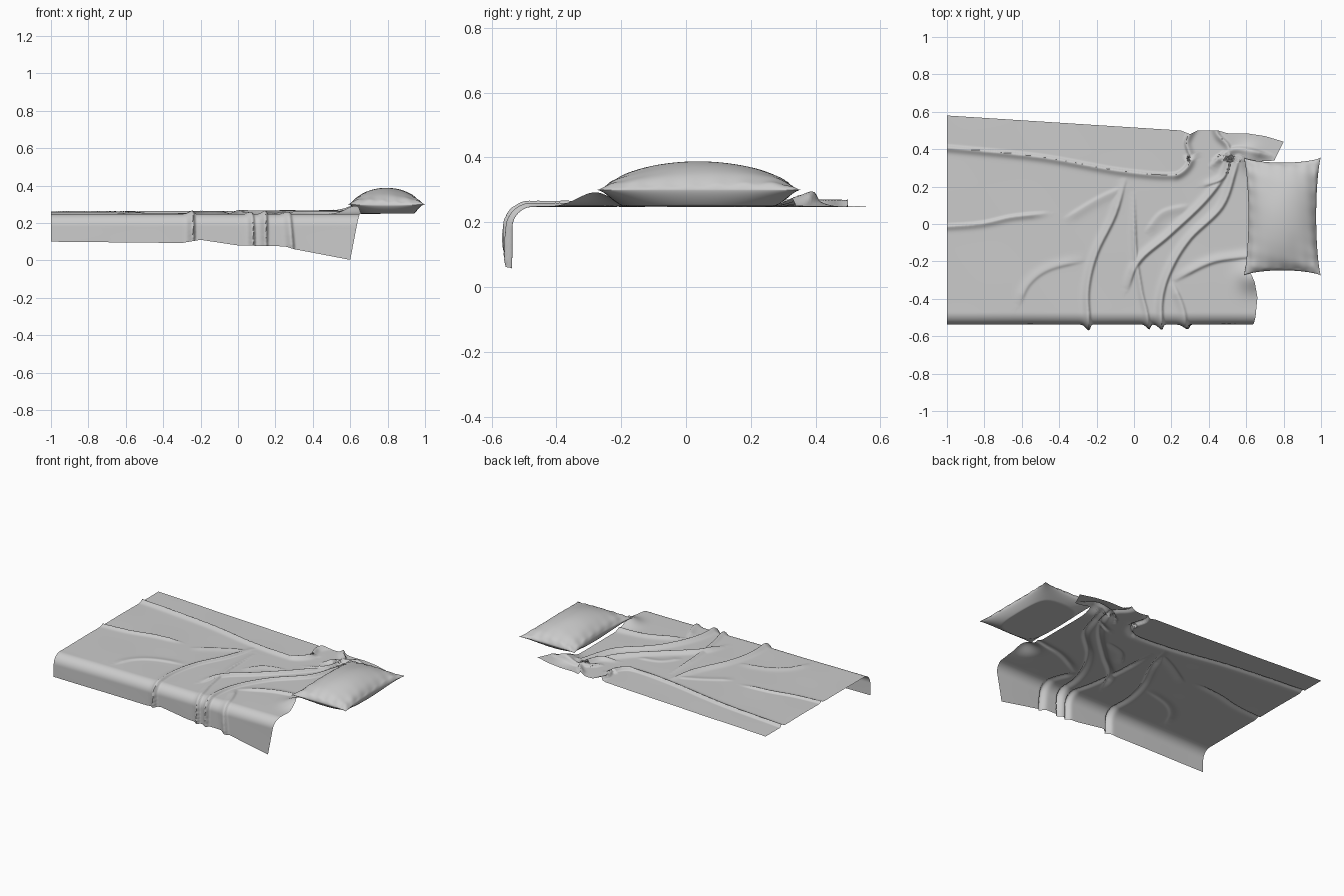
import bpy, math
from mathutils import Vector, kdtree

cube = bpy.data.objects.get("Cube")
if cube:
    bpy.data.objects.remove(cube, do_unlink=True)

# One plain linen colour for everything
linen = bpy.data.materials.new("linen_grey")
linen.use_nodes = True
LINEN = (0.6, 0.6, 0.6, 1)
linen.diffuse_color = LINEN
linen.node_tree.nodes["Principled BSDF"].inputs["Base Color"].default_value = LINEN


def lerp(a, b, t):
    return a + (b - a) * t


def curve(keys, x):
    """Piecewise linear lookup in (x, value) pairs."""
    if x <= keys[0][0]:
        return keys[0][1]
    for (x0, v0), (x1, v1) in zip(keys, keys[1:]):
        if x <= x1:
            return lerp(v0, v1, (x - x0) / (x1 - x0))
    return keys[-1][1]


def bump(x, y, cx, cy, size):
    return math.exp(-((x - cx) ** 2 + (y - cy) ** 2) / size ** 2)


def grid_faces(nu, nv, start=0, flip=False):
    faces = []
    for j in range(nv):
        for i in range(nu):
            a = start + j * (nu + 1) + i
            f = (a, a + 1, a + nu + 2, a + nu + 1)
            faces.append(f[::-1] if flip else f)
    return faces


def make_object(name, verts, faces, weld=False):
    mesh = bpy.data.meshes.new(name)
    mesh.from_pydata(verts, [], faces)
    mesh.materials.append(linen)
    obj = bpy.data.objects.new(name, mesh)
    bpy.context.collection.objects.link(obj)
    if weld:
        obj.modifiers.new("weld_seam", "WELD").merge_threshold = 0.0005
    bpy.ops.object.select_all(action="DESELECT")
    obj.select_set(True)
    bpy.context.view_layer.objects.active = obj
    bpy.ops.object.shade_smooth_by_angle(angle=math.radians(60))
    return obj


class Fold:
    """A ridge in the cloth along a smooth path, steep on one side."""

    def __init__(self, height, width, *points):
        self.height, self.width = height, width
        pts = [Vector(p) for p in points]
        pts = [2 * pts[0] - pts[1]] + pts + [2 * pts[-1] - pts[-2]]
        self.samples = []
        for a, b, c, d in zip(pts, pts[1:], pts[2:], pts[3:]):
            for k in range(40):
                t = k / 40
                self.samples.append(0.5 * (2 * b + (c - a) * t
                    + (2 * a - 5 * b + 4 * c - d) * t * t
                    + (3 * b - a - 3 * c + d) * t ** 3))
        self.tree = kdtree.KDTree(len(self.samples))
        for i, p in enumerate(self.samples):
            self.tree.insert((p.x, p.y, 0), i)
        self.tree.balance()

    def at(self, x, y):
        _, i, dist = self.tree.find((x, y, 0))
        if dist > 4 * self.width:
            return 0
        n = len(self.samples)
        i = min(i, n - 2)
        p = self.samples[i]
        tan = (self.samples[i + 1] - p).normalized()
        side = tan.x * (y - p.y) - tan.y * (x - p.x)
        w = self.width * (0.35 if side > 0 else 1)
        f = i / n
        fade = min(1, f * 6, (1 - f) * 6)
        return self.height * fade * math.exp(-(dist / w) ** 2)


# Folds running along the bed and around the pillow
folds = [
    Fold(.016, .022, (-1.3, .43), (-1, .41), (-.5, .36), (-.07, .285), (.22, .265), (.3, .33)),
    Fold(.022, .022, (.15, .26), (.24, .27), (.3, .34), (.28, .44), (.32, .53), (.34, .6)),
    Fold(.012, .02, (-1.2, -.02), (-.85, 0), (-.65, .04), (-.45, .06)),
    Fold(.022, .022, (.42, .56), (.45, .48), (.51, .4), (.48, .25), (.36, .2)),
    Fold(.02, .025, (.4, .3), (.5, .39), (.6, .4), (.75, .36)),
    Fold(.013, .028, (.68, -.17), (.55, -.18), (.4, -.21), (.2, -.31)),
    Fold(.007, .03, (-.25, -.19), (-.45, -.24), (-.56, -.32), (-.62, -.44)),
    Fold(.006, .03, (-.38, .02), (-.2, .13), (-.05, .2)),
    Fold(.006, .03, (.06, -.05), (.15, .06), (.3, .1)),
]
# Folds that sweep across the bed and hang down the front
folds += [
    Fold(.017, .025, (-.04, .26), (-.1, .05), (-.2, -.16), (-.245, -.35), (-.24, -.55), (-.24, -.9)),
    Fold(.02, .025, (.52, .3), (.38, .12), (.19, -.06), (.03, -.2), (-.04, -.36)),
    Fold(.019, .025, (.57, .42), (.54, .28), (.47, .09), (.3, -.08), (.2, -.24), (.15, -.4), (.15, -.58), (.15, -.9)),
    Fold(.013, .022, (0, .18), (.01, -.13), (.04, -.35), (.08, -.55), (.08, -.9)),
    Fold(.012, .028, (.2, -.3), (.26, -.44), (.28, -.56), (.3, -.8)),
]

# Sheet: flat top, rounded bed edge, hanging front
TOP, EDGE, R = 0.248, -0.472, 0.065
back_edge = [(-1, .58), (.25, .5), (.3, .48), (.34, .5), (.45, .5), (.5, .485), (.6, .485), (.7, .47), (.8, .44)]
hem = [(-1, .1), (-.3, .093), (-.2, .11), (0, .08), (.25, .075), (.3, .06), (.6, .003)]
right_edge = [(-.75, .6), (-.5, .65), (-.4, .66), (-.32, .645), (-.27, .62), (.29, .62), (.325, .75), (.44, .8)]


def sheet_point(u, v):
    x = lerp(-1, curve(right_edge, lerp(.44, -.75, v)), u)
    end = EDGE - R * math.pi / 2 - (TOP - R - curve(hem, x))
    s = lerp(curve(back_edge, x), end, v)
    # unrolled distance s becomes a position and an outward normal
    over = max(0, EDGE - s)
    ang = min(over / R, math.pi / 2)
    drop = max(0, over - R * math.pi / 2)
    y = max(s, EDGE) - R * math.sin(ang)
    z = TOP - R + R * math.cos(ang) - drop
    h = max(f.at(x, s) for f in folds)
    h *= 1 + min(1, over / .15)
    h += .001 * math.sin(x * 9 + s * 5) * math.sin(s * 11 - x * 3)
    # cloth tucked up against the pillow corners
    h += .045 * bump(x, s, .63, -.28, .075) + .035 * bump(x, s, .62, .36, .06)
    return (x, y - h * math.sin(ang), max(0, z + h * math.cos(ang)))


NU, NV = 280, 190
verts = [sheet_point(i / NU, j / NV) for j in range(NV + 1) for i in range(NU + 1)]
make_object("bed_sheet", verts, grid_faces(NU, NV, flip=True))


# Pillow: two puffed halves meeting at a pinched seam
def pillow_point(u, v, top):
    a, b = 1 - u * u, 1 - v * v
    x = .793 + u * (.207 - .026 * b ** .7)
    y = .04 + v * (.316 - .028 * a ** .7)
    edge = a * b
    seam = .3 - .006 * a
    if top:
        z = seam + .094 * (a ** .65) * (b ** .55)
        # gathers near the seam
        near = math.exp(-6 * edge) * min(1, edge * 12)
        z += .004 * near * (math.sin(u * 19 + v * 3) + math.sin(v * 23 + u * 4))
        z -= .004 * bump(u, v, -.3, .5, .3) + .003 * bump(u, v, .4, -.6, .25)
    else:
        z = lerp(seam, .25, min(1, 2.2 * edge ** .7))
    return (x, y, z)


N = 70
verts, faces = [], []
for top in (True, False):
    faces += grid_faces(N, N, len(verts), flip=not top)
    for j in range(N + 1):
        for i in range(N + 1):
            # cosine spacing crowds points toward the seam
            verts.append(pillow_point(-math.cos(math.pi * i / N), -math.cos(math.pi * j / N), top))
make_object("pillow", verts, faces, weld=True)
